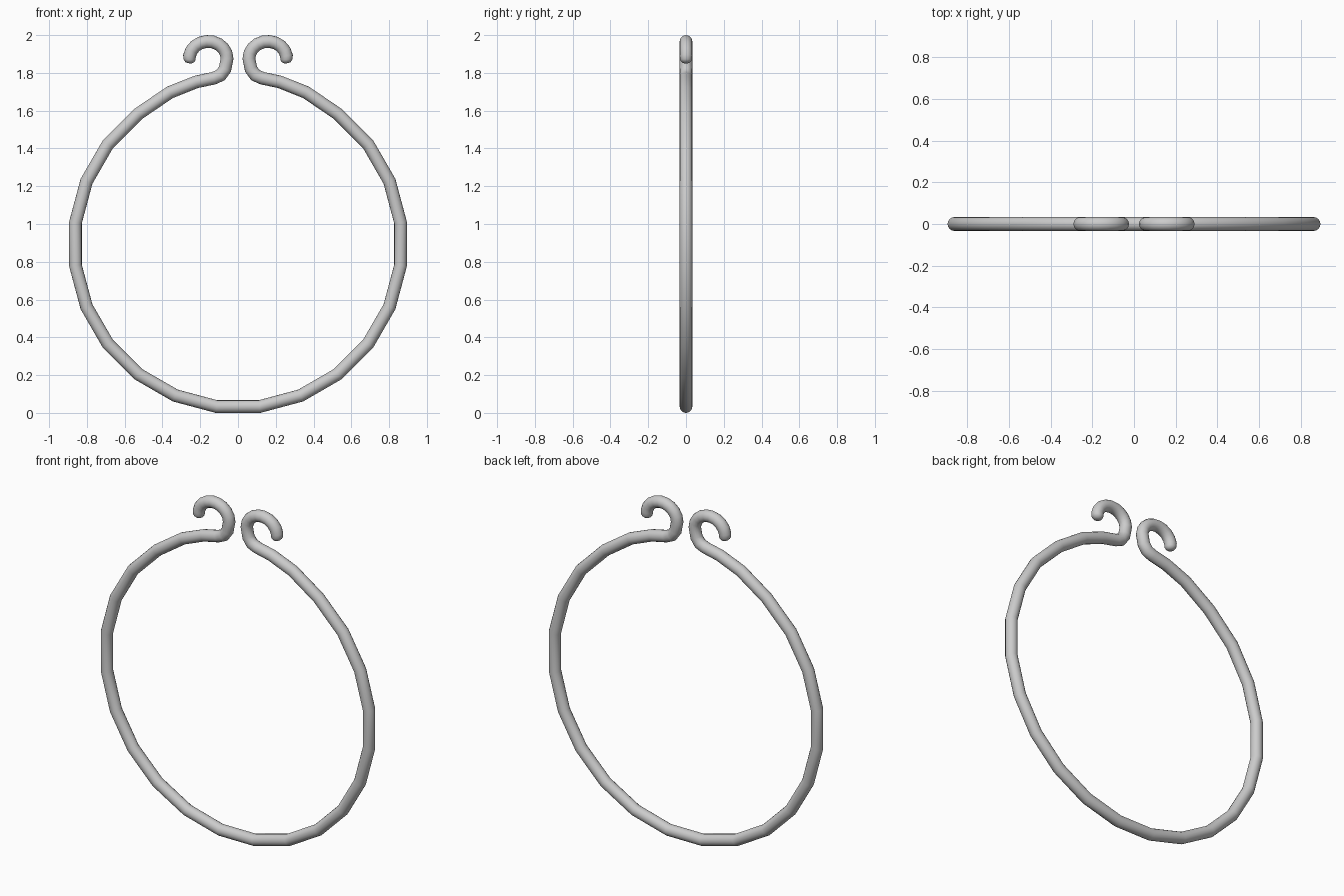
import bpy, bmesh, math
from mathutils import Vector

if "Cube" in bpy.data.objects:
    bpy.data.objects.remove(bpy.data.objects["Cube"])

R, TUBE, CZ, SIDES = 0.868, 0.0335, 0.894, 16

# Right half of the wire: 24-sided hoop from the bottom up
half = []
for k in range(10):
    a = math.radians(7.5 + 15 * k)
    half.append((R * math.sin(a), CZ - R * math.cos(a)))
half += [(0.36, 1.697), (0.222, 1.752), (0.128, 1.772), (0.092, 1.788), (0.069, 1.82)]

# Curled end: arc sweeping over the top to the outside
for k in range(10):
    a = math.radians(180 - 19 * k)
    half.append((0.158 + 0.1 * math.cos(a), 1.876 + 0.0905 * math.sin(a)))
radii = [TUBE] * len(half)

# Rounded tip
tx, tz = 0.256, 1.876
for d, f in ((0.006, 0.95), (0.015, 0.8), (0.022, 0.55), (0.025, 0.25)):
    half.append((tx + 0.15 * d, tz - d))
    radii.append(TUBE * f)

# Mirror to the full path
path = [Vector((-x, 0, z)) for x, z in reversed(half)] + [Vector((x, 0, z)) for x, z in half]
radii = radii[::-1] + radii

# Sweep a round section along the path with mitred joints
bm = bmesh.new()
rings = []
for i, p in enumerate(path):
    d0 = (p - path[max(i - 1, 0)]).normalized()
    d1 = (path[min(i + 1, len(path) - 1)] - p).normalized()
    t = (d0 + d1).normalized()
    n = Vector((-t.z, 0, t.x))
    miter = 1 / max(t.dot(d1 if d1.length else d0), 0.8)
    r = radii[i]
    ring = []
    for s in range(SIDES):
        a = 2 * math.pi * s / SIDES
        ring.append(bm.verts.new(p + n * (r * miter * math.cos(a)) + Vector((0, r * math.sin(a), 0))))
    rings.append(ring)
for a, b in zip(rings, rings[1:]):
    for s in range(SIDES):
        q = (s + 1) % SIDES
        bm.faces.new((a[s], a[q], b[q], b[s]))
bm.faces.new(rings[0])
bm.faces.new(rings[-1])
bmesh.ops.recalc_face_normals(bm, faces=bm.faces)

mesh = bpy.data.meshes.new("wire_ring")
bm.to_mesh(mesh)
bm.free()
ring_obj = bpy.data.objects.new("wire_ring", mesh)
bpy.context.collection.objects.link(ring_obj)
for poly in mesh.polygons:
    poly.use_smooth = True
